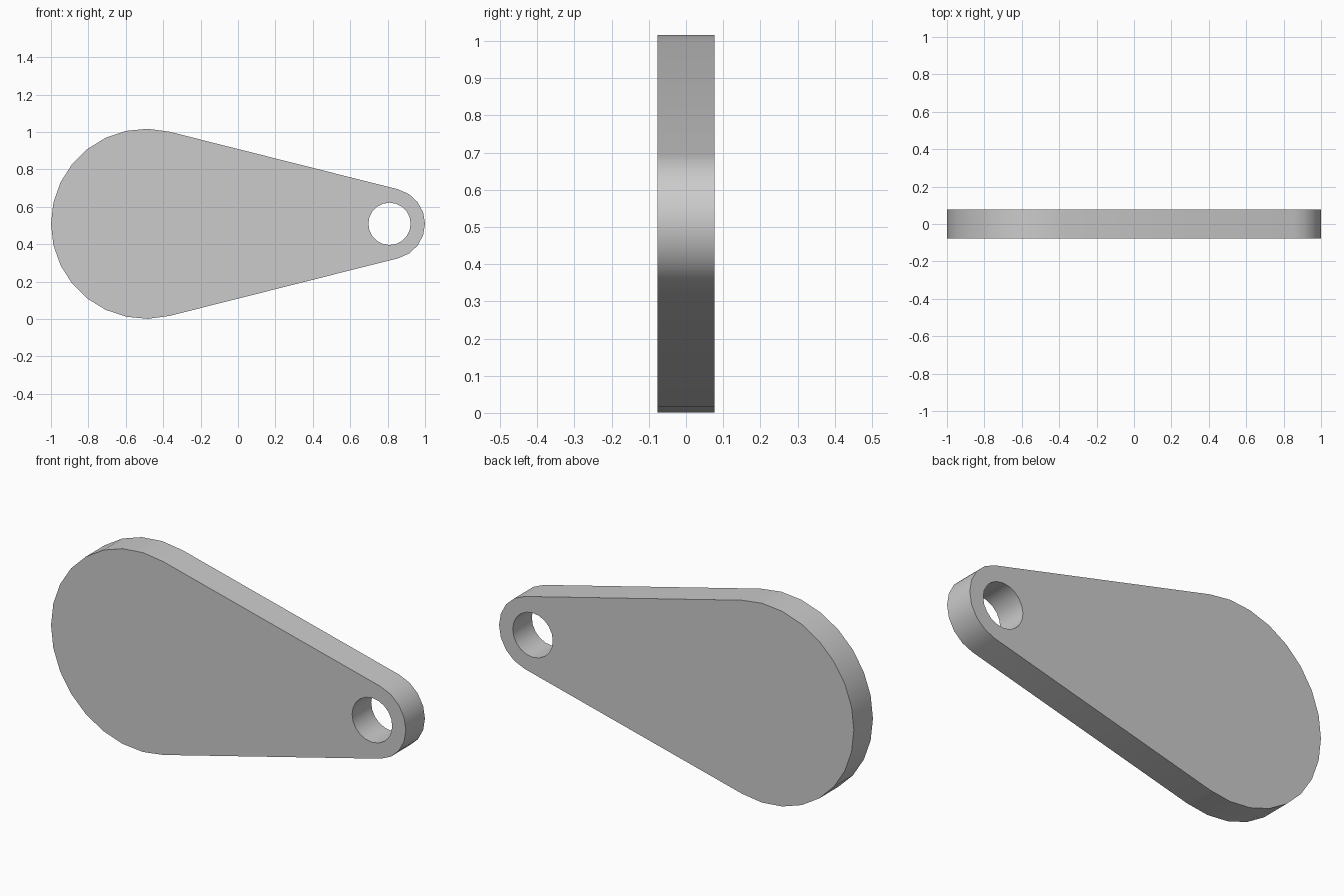
import bpy, bmesh
from math import asin, cos, sin, pi, radians

if "Cube" in bpy.data.objects:
    bpy.data.objects.remove(bpy.data.objects["Cube"])

HALF_DEPTH = 0.077
BIG_R, SMALL_R, HOLE_R = 0.508, 0.19, 0.113
BIG_X, SMALL_X, MID_Z = -0.492, 0.81, 0.509


def arc(cx, r, start, end, steps):
    """Points along an arc in the xz plane, both ends included."""
    angles = [start + (end - start) * i / steps for i in range(steps + 1)]
    return [(cx + r * cos(a), -HALF_DEPTH, MID_Z + r * sin(a)) for a in angles]


def add_loop(bm, points):
    verts = [bm.verts.new(p) for p in points]
    return [bm.edges.new((v, verts[i - 1])) for i, v in enumerate(verts)]


# Grey material
grey = bpy.data.materials.new("grey")
grey.use_nodes = True
colour = (0.6, 0.6, 0.6, 1)
grey.diffuse_color = colour
grey.node_tree.nodes["Principled BSDF"].inputs["Base Color"].default_value = colour

# Teardrop outline: two arcs joined by their common tangents, plus a round hole
tangent = pi / 2 - asin((BIG_R - SMALL_R) / (SMALL_X - BIG_X))
outline = arc(BIG_X, BIG_R, tangent, 2 * pi - tangent, 16)
outline += arc(SMALL_X, SMALL_R, -tangent, tangent, 8)
hole = arc(SMALL_X, HOLE_R, 0, 2 * pi, 20)[:-1]

# Fill the front and extrude it to the back
bm = bmesh.new()
edges = add_loop(bm, outline) + add_loop(bm, hole)
bmesh.ops.triangle_fill(bm, edges=edges, use_beauty=True)
back = bmesh.ops.extrude_face_region(bm, geom=bm.faces[:], use_keep_orig=True)
moved = [g for g in back["geom"] if isinstance(g, bmesh.types.BMVert)]
bmesh.ops.translate(bm, verts=moved, vec=(0, 2 * HALF_DEPTH, 0))
bmesh.ops.recalc_face_normals(bm, faces=bm.faces[:])

mesh = bpy.data.meshes.new("teardrop_plate")
bm.to_mesh(mesh)
bm.free()
mesh.materials.append(grey)
plate = bpy.data.objects.new("teardrop_plate", mesh)
bpy.context.collection.objects.link(plate)

# Smooth rims with sharp face borders
bpy.ops.object.select_all(action="DESELECT")
plate.select_set(True)
bpy.context.view_layer.objects.active = plate
bpy.ops.object.shade_smooth_by_angle(angle=radians(30))
